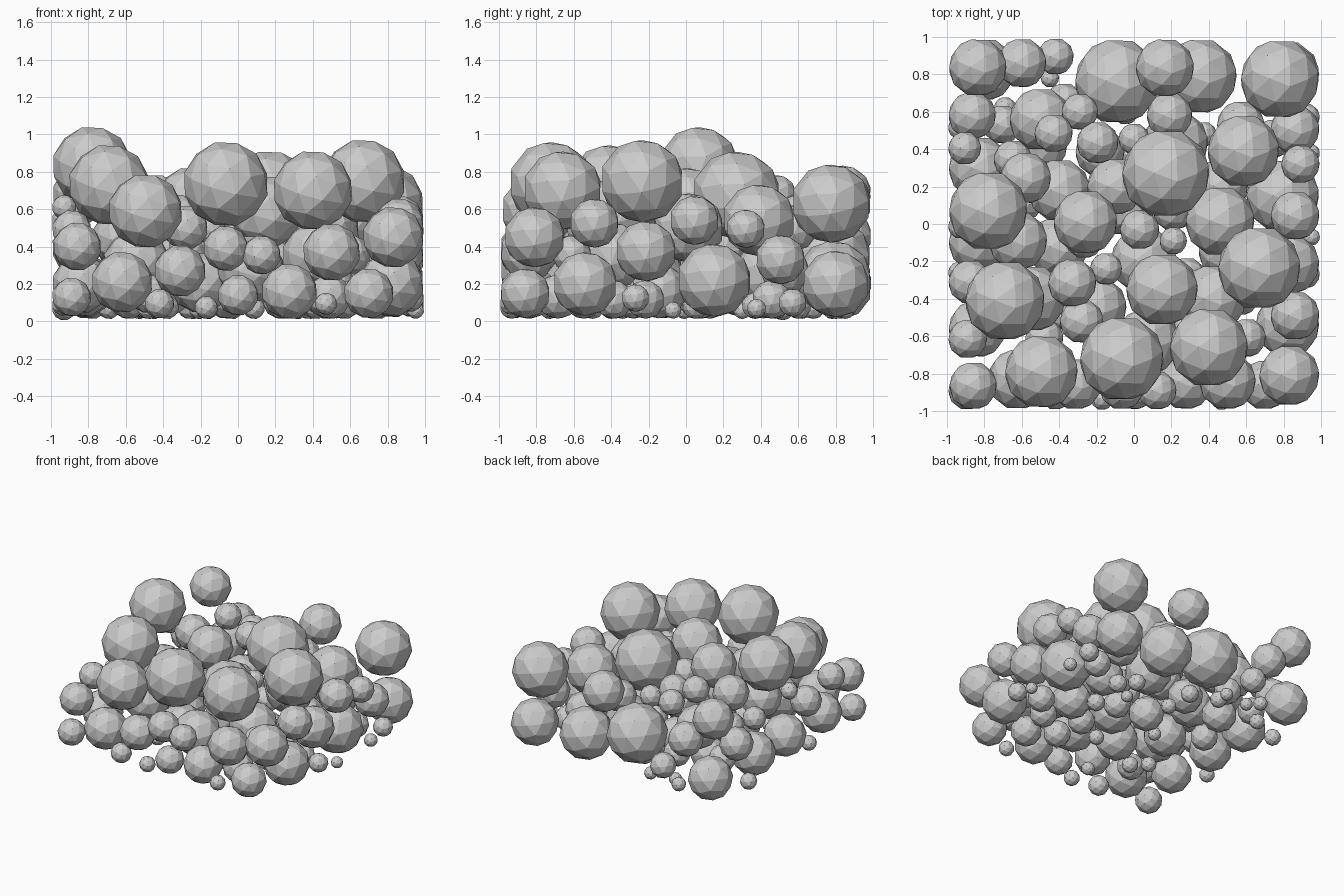
import bpy, bmesh, random

random.seed(7)
balls = []  # (x, y, z, radius)

# One shared faceted ball mesh
mesh = bpy.data.meshes.new("faceted_ball")
bm = bmesh.new()
bmesh.ops.create_icosphere(bm, subdivisions=2, radius=1.0)
bm.to_mesh(mesh)
bm.free()


def ball(name, x, y, z, r):
    ob = bpy.data.objects.new(name, mesh)
    ob.location = (x, y, z)
    ob.scale = (r, r, r)
    ob.rotation_euler = (.25, .2, .3)
    bpy.context.collection.objects.link(ob)
    balls.append((x, y, z, r))


# Large and small balls forming the top of the heap: x, y, z, r
for b in [(-.065, -.72, .735, .23), (.40, -.66, .70, .215), (-.495, -.79, .59, .2),
          (-.69, -.41, .73, .218), (-.78, .07, .83, .215), (.67, -.235, .75, .226),
          (.17, .27, .675, .24), (.585, .39, .54, .197), (.46, .015, .50, .19),
          (.15, -.35, .585, .197), (-.26, .01, .65, .175), (-.58, .245, .60, .14),
          (-.5, .56, .42, .17), (-.29, .6, .58, .1), (-.43, .485, .68, .105),
          (-.195, .435, .6, .115), (-.33, -.315, .55, .132), (.03, -.03, .5, .108),
          (.21, -.09, .55, .075)]:
    ball("top_ball", *b)

# Balls in the middle layer, seen through the gaps: x, y, z, r
for b in [(-.15, -.24, .5, .088), (-.28, -.52, .5, .12), (.19, .58, .5, .125),
          (0, .455, .5, .085), (-.62, -.09, .45, .16), (-.1, .2, .4, .155),
          (-.4, .18, .3, .17), (.42, -.4, .35, .185), (.57, .53, .27, .13)]:
    ball("middle_ball", *b)

# Balls touching the right side: y, z, r
for y, z, r in [(-.81, .45, .165), (.775, .63, .215), (-.49, .525, .134), (.045, .54, .134),
                (.32, .495, .105), (-.215, .375, .165), (.505, .33, .135), (-.54, .2, .175),
                (.15, .22, .2), (.8, .2, .182), (-.27, .125, .075), (-.07, .06, .046),
                (.377, .07, .052), (.57, .1, .076)]:
    ball("right_ball", .995 - r, y, z, r)

# Balls touching the front: x, z, r
for x, z, r in [(-.86, .40, .13), (-.89, .13, .105), (-.62, .21, .165), (-.31, .27, .14),
                (-.42, .095, .08), (-.065, .39, .122), (.125, .355, .105), (0, .14, .11),
                (-.17, .075, .062), (.275, .16, .15), (.47, .095, .06), (.5, .37, .155),
                (.70, .15, .135)]:
    ball("front_ball", x, r - .995, z, r)

# Balls touching the back: x, z, r
for x, z, r in [(-.09, .336, .232), (.35, .23, .205), (.165, .64, .16), (-.6, .46, .135),
                (-.835, .68, .158), (-.8, .18, .17), (-.42, .21, .1)]:
    ball("back_ball", x, .995 - r, z, r)

# Balls touching the left side: y, z, r
for y, z, r in [(.58, .385, .13), (.405, .54, .09), (.3, .19, .17), (-.615, .49, .106),
                (-.26, .09, .06), (-.56, .2, .157), (-.095, .19, .165), (-.013, .61, .066),
                (.515, .07, .065), (-.31, .4, .12)]:
    ball("left_ball", r - .995, y, z, r)

# Small balls lying on the floor: x, y, r
for x, y, r in [(.415, .05, .07), (.32, .3, .047), (.47, .37, .072), (.375, .48, .067),
                (-.03, .37, .06), (-.045, .6, .07), (-.26, .68, .065), (-.45, .78, .05),
                (-.69, .62, .06), (-.21, -.01, .052), (.085, -.34, .06), (-.16, -.73, .052),
                (-.38, -.5, .065), (-.48, -.4, .06), (-.24, .8, .05), (-.53, .85, .055)]:
    ball("floor_ball", x, y, r + .012, r)


def is_free(x, y, z, r):
    for bx, by, bz, br in balls:
        d = (r + br) * .95
        if (x - bx) ** 2 + (y - by) ** 2 + (z - bz) ** 2 < d * d:
            return False
    return True


# Hidden inside of the heap: fill gaps from the floor up, largest balls first
for r in (.18, .165, .15, .135, .12, .105):
    for _ in range(300):
        x = random.uniform(r - .9, .9 - r)
        y = random.uniform(r - .9, .9 - r)
        z = r + .012
        while z + r < .52:
            if is_free(x, y, z, r):
                ball("inner_ball", x, y, z, r)
                break
            z += .03
